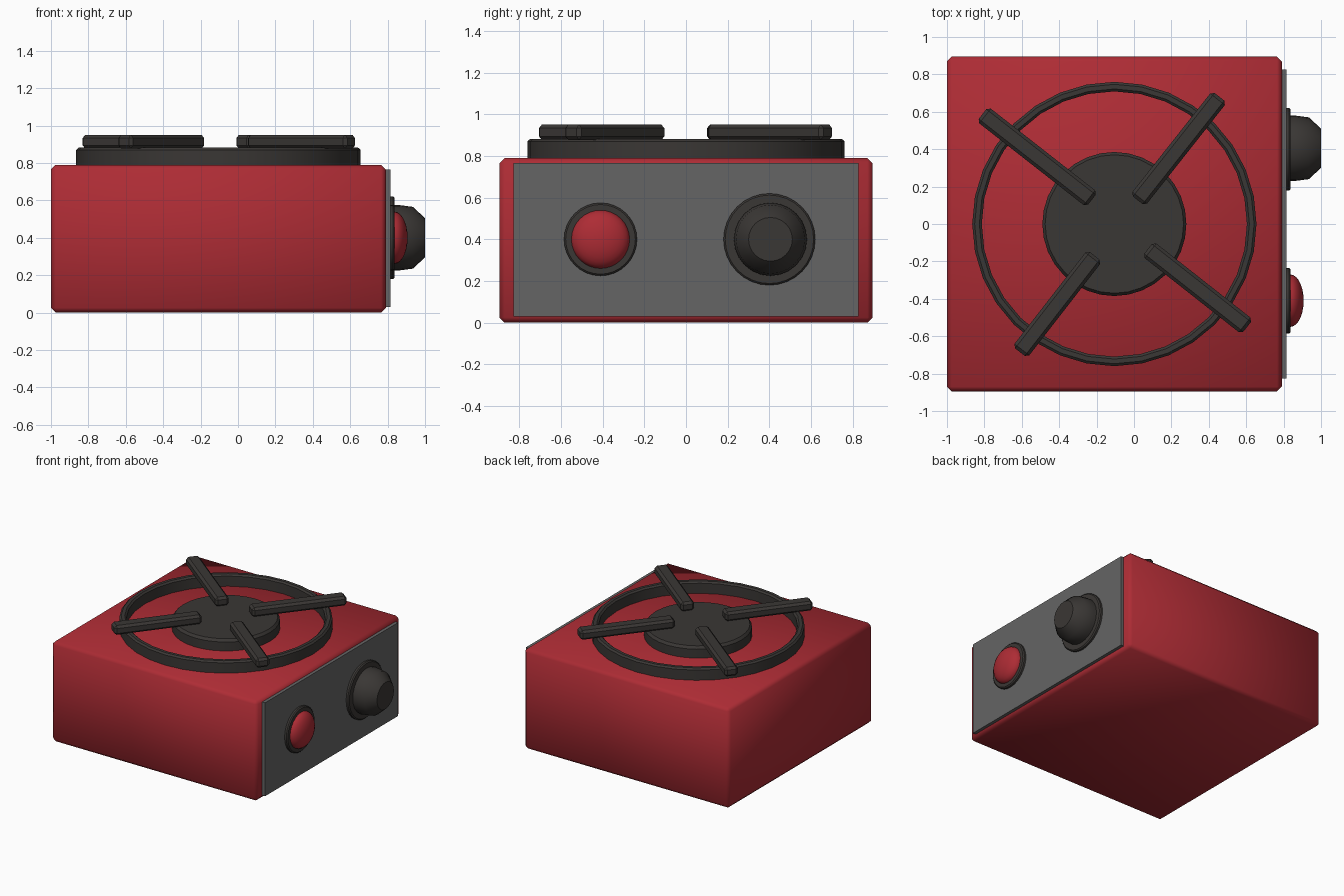
import bpy, bmesh, math
from mathutils import Matrix

if "Cube" in bpy.data.objects:
    bpy.data.objects.remove(bpy.data.objects["Cube"])


def material(name, color):
    m = bpy.data.materials.new(name)
    m.diffuse_color = (*color, 1)
    m.use_nodes = True
    m.node_tree.nodes["Principled BSDF"].inputs["Base Color"].default_value = m.diffuse_color
    return m


RED = material("red_enamel", (0.42, 0.025, 0.035))
DARK = material("dark_iron", (0.042, 0.038, 0.035))
GREY = material("grey_panel", (0.13, 0.13, 0.13))


def finish(bm, name, mat, angle=35):
    bmesh.ops.recalc_face_normals(bm, faces=bm.faces)
    me = bpy.data.meshes.new(name)
    bm.to_mesh(me)
    bm.free()
    ob = bpy.data.objects.new(name, me)
    bpy.context.collection.objects.link(ob)
    me.materials.append(mat)
    bpy.ops.object.select_all(action='DESELECT')
    ob.select_set(True)
    bpy.context.view_layer.objects.active = ob
    bpy.ops.object.shade_smooth_by_angle(angle=math.radians(angle))
    return ob


def box(name, lo, hi, mat, bevel=0.0, angle=35, matrix=None):
    bm = bmesh.new()
    bmesh.ops.create_cube(bm, size=1)
    for v in bm.verts:
        v.co = [a + (b - a) * (c + 0.5) for a, b, c in zip(lo, hi, v.co)]
    if bevel:
        bmesh.ops.bevel(bm, geom=bm.edges[:], offset=bevel, segments=1,
                        affect='EDGES', profile=0.5)
    if matrix:
        bm.transform(matrix)
    return finish(bm, name, mat, angle)


def lathe(name, profile, mat, matrix, segments=32, closed=False):
    """Turn (radius, height) points about the local z axis."""
    bm = bmesh.new()
    rings = []
    for r, h in profile:
        if r == 0:
            rings.append([bm.verts.new((0, 0, h))] * segments)
        else:
            rings.append([bm.verts.new((r * math.cos(math.tau * i / segments),
                                        r * math.sin(math.tau * i / segments), h))
                          for i in range(segments)])
    pairs = list(zip(rings, rings[1:]))
    if closed:
        pairs.append((rings[-1], rings[0]))
    for a, b in pairs:
        for i in range(segments):
            j = (i + 1) % segments
            quad = list(dict.fromkeys((a[i], a[j], b[j], b[i])))
            bm.faces.new(quad)
    bm.transform(matrix)
    return finish(bm, name, mat)


# Body and control panel
box("stove_body", (-1, -0.895, 0), (0.79, 0.895, 0.79), RED, 0.025, 50)
box("control_panel", (0.77, -0.827, 0.03), (0.815, 0.827, 0.765), GREY)

# Burner plate and pan ring
centre = Matrix.Translation((-0.105, 0, 0))
lathe("burner_plate", [(0, 0.78), (0.385, 0.78), (0.385, 0.86), (0.37, 0.88), (0, 0.88)],
      DARK, centre)
lathe("pan_ring", [(0.715, 0.78), (0.76, 0.78), (0.76, 0.87), (0.747, 0.882),
                   (0.722, 0.882), (0.709, 0.87), (0.709, 0.78)], DARK, centre, closed=True)

# Pan support bars, from inner to outer end
bars = {
    "back_left": ((-0.225, 0.13), (-0.81, 0.588)),
    "back_right": ((0.02, 0.127), (0.457, 0.68)),
    "front_right": ((0.075, -0.133), (0.605, -0.55)),
    "front_left": ((-0.21, -0.17), (-0.61, -0.685)),
}
for side, ((x0, y0), (x1, y1)) in bars.items():
    length = math.hypot(x1 - x0, y1 - y0)
    place = Matrix.Translation((x0, y0, 0)) @ Matrix.Rotation(math.atan2(y1 - y0, x1 - x0), 4, 'Z')
    box("pan_support_" + side, (0, -0.05, 0.877), (length, 0.05, 0.95), DARK, 0.017, 35, place)


def on_panel(y):
    return Matrix.Translation((0, y, 0.4)) @ Matrix.Rotation(math.pi / 2, 4, 'Y')


def collar(name, y, r):
    lathe(name, [(0, 0.80), (r, 0.80), (r, 0.83), (r - 0.008, 0.838), (0, 0.838)],
          DARK, on_panel(y))


# Push button with domed cap
collar("button_collar", -0.41, 0.175)
dome = [(0.14 * math.cos(t), 0.836 + 0.071 * math.sin(t))
        for t in (math.pi / 2 * i / 7 for i in range(7))]
lathe("push_button", [(0, 0.82), (0.14, 0.82)] + dome + [(0, 0.907)], RED, on_panel(-0.41))

# Control knob
collar("knob_collar", 0.40, 0.22)
lathe("control_knob", [(0, 0.82), (0.175, 0.82), (0.175, 0.86), (0.165, 0.935),
                       (0.105, 1.0), (0, 1.0)], DARK, on_panel(0.405), 24)
